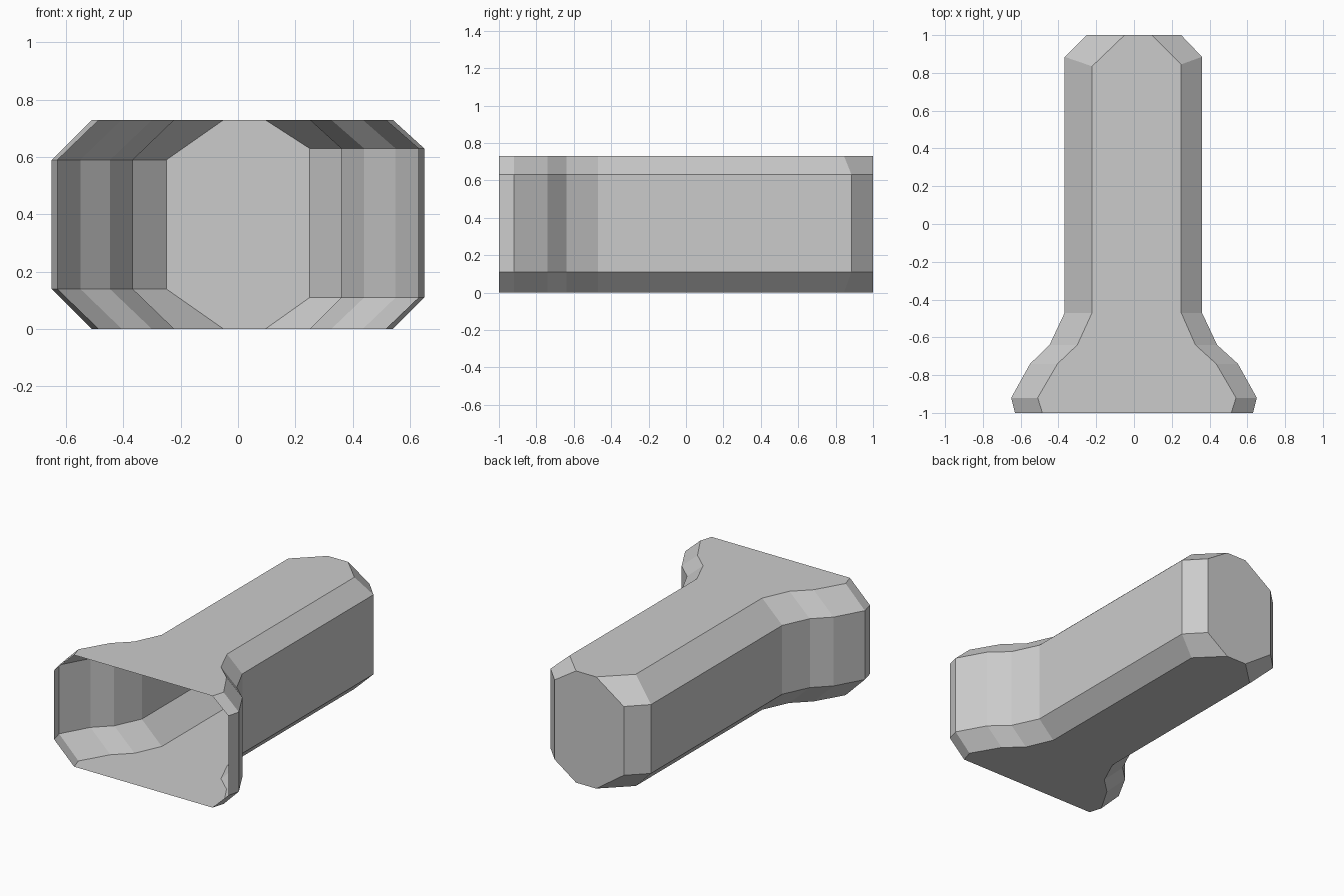
import bpy, bmesh

if "Cube" in bpy.data.objects:
    bpy.data.objects.remove(bpy.data.objects["Cube"])

# Half profiles along the length: (wall x, wall y, rim x, rim y)
right = [(0.63, -1, 0.515, -1), (0.65, -0.92, 0.54, -0.92), (0.55, -0.74, 0.435, -0.74),
         (0.44, -0.64, 0.325, -0.64), (0.36, -0.47, 0.25, -0.47),
         (0.36, 0.885, 0.25, 0.845), (0.25, 1, 0.095, 1)]
left = [(-0.63, -1, -0.485, -1), (-0.65, -0.92, -0.51, -0.92), (-0.55, -0.74, -0.405, -0.74),
        (-0.447, -0.64, -0.30, -0.64), (-0.367, -0.47, -0.222, -0.47),
        (-0.367, 0.885, -0.222, 0.835), (-0.25, 1, -0.05, 1)]
TOP = 0.73

gray = bpy.data.materials.new("gray")
gray.diffuse_color = (0.6, 0.6, 0.6, 1)
gray.use_nodes = True
gray.node_tree.nodes["Principled BSDF"].inputs["Base Color"].default_value = gray.diffuse_color

bm = bmesh.new()


def side_rows(profile, low, high):
    """Four vertices per station: bottom rim, lower wall, upper wall, top rim."""
    return [[bm.verts.new(p) for p in ((rx, ry, 0), (wx, wy, low), (wx, wy, high), (rx, ry, TOP))]
            for wx, wy, rx, ry in profile]


R = side_rows(right, 0.11, 0.63)
L = side_rows(left, 0.14, 0.59)

# Bevelled side walls
for rows in (R, L):
    for a, b in zip(rows, rows[1:]):
        for i in range(3):
            bm.faces.new((a[i], b[i], b[i + 1], a[i + 1]))

# Flat bottom and top plates
for i in (0, 3):
    for j in range(len(R) - 1):
        bm.faces.new((R[j][i], R[j + 1][i], L[j + 1][i], L[j][i]))

# Back end wall; the front end stays open
back = bm.faces.new(R[-1] + L[-1][::-1])

# Consistent outward normals
bmesh.ops.recalc_face_normals(bm, faces=bm.faces[:])
back.normal_update()
if back.normal.y < 0:
    bmesh.ops.reverse_faces(bm, faces=bm.faces[:])

mesh = bpy.data.meshes.new("flared_shell")
bm.to_mesh(mesh)
bm.free()
mesh.materials.append(gray)
shell = bpy.data.objects.new("flared_shell", mesh)
bpy.context.collection.objects.link(shell)
